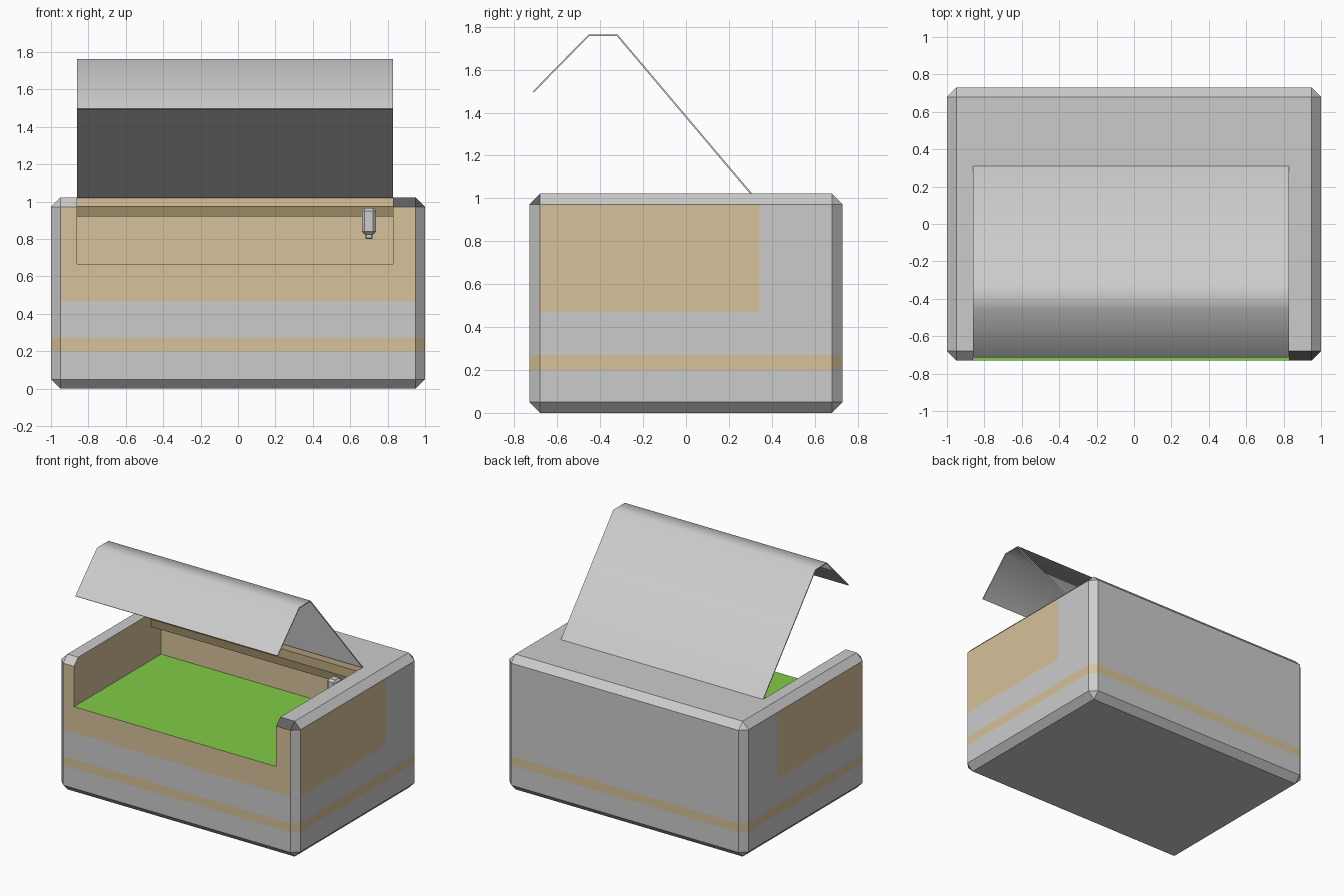
import bpy, bmesh
from mathutils import Vector

if "Cube" in bpy.data.objects:
    bpy.data.objects.remove(bpy.data.objects["Cube"])


def material(name, rgb):
    m = bpy.data.materials.new(name)
    m.diffuse_color = (*rgb, 1)
    m.use_nodes = True
    m.node_tree.nodes["Principled BSDF"].inputs["Base Color"].default_value = m.diffuse_color
    return m


grey = material("grey", (0.6, 0.6, 0.6))
tan = material("tan", (0.68, 0.54, 0.32))
green = material("green", (0.22, 0.6, 0.06))
black = material("black", (0.12, 0.12, 0.12))
brown = material("dark_brown", (0.32, 0.25, 0.13))


def box(name, lo, hi, bevel=0.0, mat=None):
    lo, hi = Vector(lo), Vector(hi)
    bm = bmesh.new()
    bmesh.ops.create_cube(bm, size=1)
    bmesh.ops.scale(bm, vec=hi - lo, verts=bm.verts)
    bmesh.ops.translate(bm, vec=(lo + hi) / 2, verts=bm.verts)
    if bevel:
        bmesh.ops.bevel(bm, geom=bm.edges[:], offset=bevel, segments=1,
                        affect='EDGES', profile=0.5)
    me = bpy.data.meshes.new(name)
    bm.to_mesh(me)
    bm.free()
    ob = bpy.data.objects.new(name, me)
    bpy.context.collection.objects.link(ob)
    if mat:
        me.materials.append(mat)
    return ob


X0, X1, YB, FLOOR = -0.86, 0.83, 0.31, 0.667   # tray opening

# Chamfered case with the tray opening cut out
case = box("case", (-1, -0.73, 0), (1, 0.73, 1.022), 0.05)
cutter = box("opening_cutter", (X0, -1, FLOOR), (X1, YB, 1.3))
mod = case.modifiers.new("opening", 'BOOLEAN')
mod.operation = 'DIFFERENCE'
mod.solver = 'EXACT'
mod.object = cutter
bpy.context.view_layer.update()
bm = bmesh.new()
bm.from_object(case, bpy.context.evaluated_depsgraph_get())
case.modifiers.clear()
bpy.data.objects.remove(cutter)

# Split lines for the flush trim band and side panels
for co, no in (((0, 0, 0.2), (0, 0, 1)), ((0, 0, 0.27), (0, 0, 1)),
               ((0, 0, 0.47), (0, 0, 1)), ((0, 0.34, 0), (0, 1, 0))):
    bmesh.ops.bisect_plane(bm, geom=bm.verts[:] + bm.edges[:] + bm.faces[:],
                           plane_co=co, plane_no=no)

# Colour faces by where they lie
for f in bm.faces:
    c, n = f.calc_center_median(), f.normal
    f.smooth = False
    f.material_index = 0
    inside = X0 - 0.01 < c.x < X1 + 0.01 and c.y < YB + 0.01 and c.z > FLOOR - 0.01
    if 0.2 < c.z < 0.27:
        f.material_index = 1
    elif inside and n.z > 0.9 and c.z < 0.7:
        f.material_index = 2
    elif inside and (abs(n.x) > 0.9 or n.y < -0.9) and c.z > FLOOR:
        f.material_index = 1
    elif abs(n.x) > 0.9 and abs(c.x) > 0.99 and 0.47 < c.z < 0.975 and c.y < 0.34:
        f.material_index = 1
    elif n.y < -0.5 and n.z > 0.5 and c.x > X1:
        f.material_index = 3
bm.to_mesh(case.data)
bm.free()
for m in (grey, tan, green, black):
    case.data.materials.append(m)

# Dark ledge along the back wall of the tray
box("ledge", (X0, 0.19, 0.92), (X1, YB, 0.977), mat=brown)

# Small dispenser with its nozzle
box("dispenser", (0.662, 0.11, 0.825), (0.738, 0.19, 0.965), 0.015)
box("nozzle", (0.68, 0.13, 0.80), (0.72, 0.17, 0.83), 0.006)

# Thin bent lid, propped open
outer = [(0.31, 1.02), (-0.318, 1.763), (-0.455, 1.763), (-0.715, 1.498)]
inner = [(-0.71, 1.493), (-0.452, 1.756), (-0.322, 1.756), (0.30, 1.02)]
bm = bmesh.new()
rows = [[bm.verts.new((x, y, z)) for y, z in outer + inner] for x in (X0, X1)]
for i in range(8):
    j = (i + 1) % 8
    bm.faces.new((rows[0][i], rows[0][j], rows[1][j], rows[1][i]))
for r in rows:
    for i in range(3):
        bm.faces.new((r[i], r[i + 1], r[6 - i], r[7 - i]))
bmesh.ops.recalc_face_normals(bm, faces=bm.faces)
me = bpy.data.meshes.new("lid")
bm.to_mesh(me)
bm.free()
lid = bpy.data.objects.new("lid", me)
bpy.context.collection.objects.link(lid)
bpy.context.view_layer.objects.active = lid
lid.select_set(True)
bpy.ops.object.shade_smooth_by_angle(angle=1.05)
